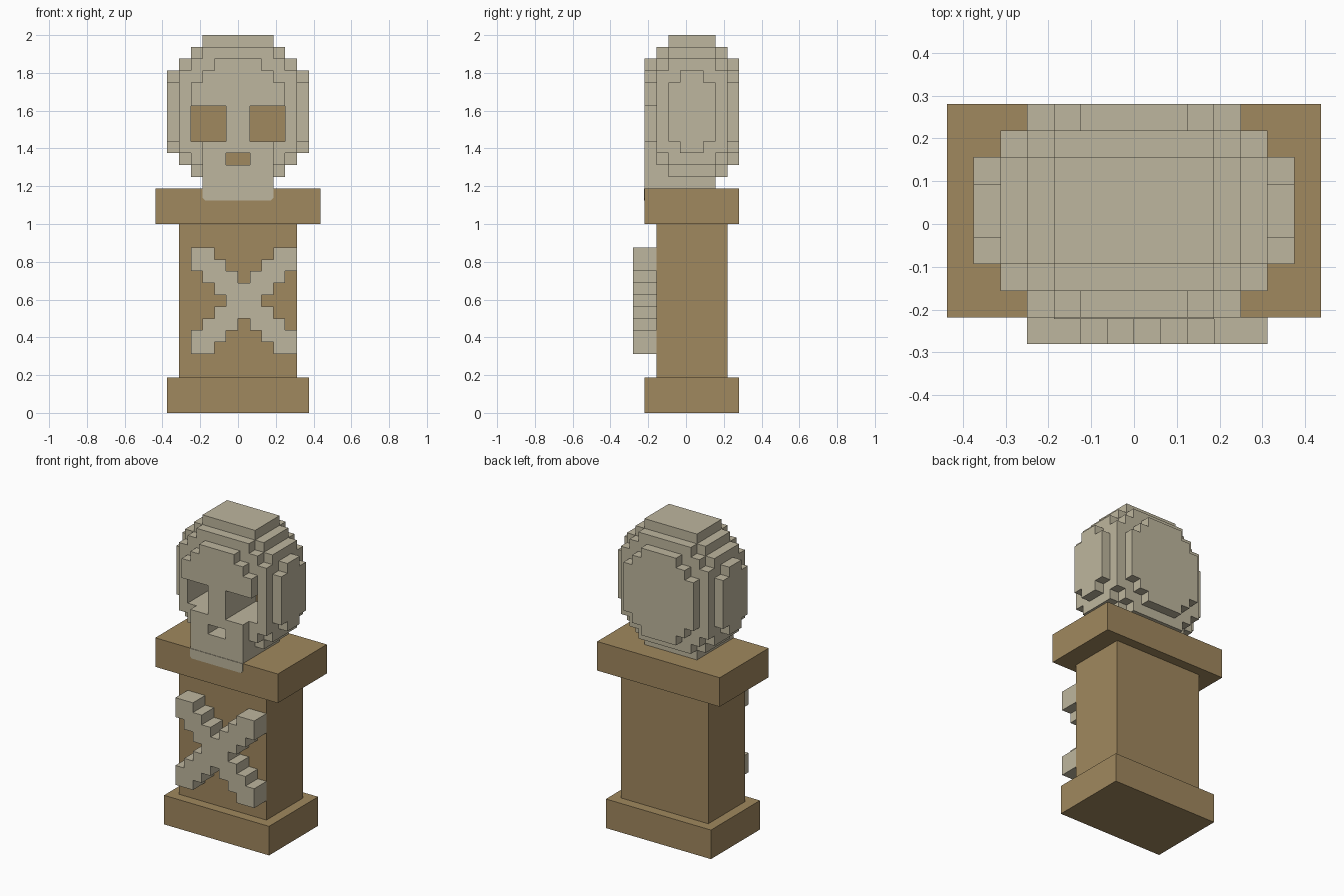
import bpy, bmesh, math
from mathutils import Vector

U = 1 / 16          # block size
Y0 = -4.5           # depth of block layer 0, in blocks

if "Cube" in bpy.data.objects:
    bpy.data.objects.remove(bpy.data.objects["Cube"], do_unlink=True)


def make_material(name, rgb):
    m = bpy.data.materials.new(name)
    m.use_nodes = True
    m.diffuse_color = (*rgb, 1)
    bsdf = next(n for n in m.node_tree.nodes if n.type == 'BSDF_PRINCIPLED')
    bsdf.inputs["Base Color"].default_value = (*rgb, 1)
    bsdf.inputs["Roughness"].default_value = 0.9
    return m


BONE = make_material("bone", (0.515, 0.468, 0.342))
WOOD = make_material("wood", (0.352, 0.246, 0.112))


def finish(name, bm, *mats):
    me = bpy.data.meshes.new(name)
    bm.to_mesh(me)
    bm.free()
    for m in mats:
        me.materials.append(m)
    ob = bpy.data.objects.new(name, me)
    bpy.context.collection.objects.link(ob)
    return ob


def box(name, half_x, y, z, mat):
    """Box in block units: half width, depth range, height range."""
    bm = bmesh.new()
    bmesh.ops.create_cube(bm, size=1)
    for v in bm.verts:
        v.co = Vector((v.co.x * 2 * half_x,
                       y[0] + (v.co.y + 0.5) * (y[1] - y[0]) + Y0,
                       z[0] + (v.co.z + 0.5) * (z[1] - z[0]))) * U
    return finish(name, bm, mat)


def blocks(name, cells, mats, paint=None):
    """Outer skin of a set of unit blocks; paint(face) picks a material index."""
    bm = bmesh.new()
    for c in cells:
        for axis in range(3):
            for side in (0, 1):
                near = list(c)
                near[axis] += 2 * side - 1
                if tuple(near) in cells:
                    continue
                a, b = (axis + 1) % 3, (axis + 2) % 3
                ring = [(0, 0), (1, 0), (1, 1), (0, 1)]
                verts = []
                for s, t in (ring if side else reversed(ring)):
                    p = list(c)
                    p[axis] += side
                    p[a] += s
                    p[b] += t
                    verts.append(bm.verts.new(Vector((p[0], p[1] + Y0, p[2])) * U))
                bm.faces.new(verts)
    bmesh.ops.remove_doubles(bm, verts=bm.verts, dist=U / 100)
    bm.normal_update()
    if paint:
        for f in bm.faces:
            f.material_index = paint(f)
    bmesh.ops.dissolve_limit(bm, angle_limit=math.radians(1), verts=bm.verts,
                             edges=bm.edges, delimit={'MATERIAL'})
    return finish(name, bm, *mats)


# Pedestal
box("pedestal_base", 6, (1, 9), (0, 3), WOOD)
box("pedestal_column", 5, (2, 8), (3, 16), WOOD)
box("pedestal_cap", 7, (1, 9), (16, 19), WOOD)

# Skull: half width per row (bottom to top) for each layer, front to back
SKULL_Z = 19
layers = ["3333444443200", "3345555555430", "3455666665543", "3456666666543",
          "3456666666543", "3455666665543", "0345555555430", "0023444443200"]
skull = {(x, 1 + j, SKULL_Z + k)
         for j, rows in enumerate(layers)
         for k, w in enumerate(rows)
         for x in range(-int(w), int(w))}

# Eye sockets and nose hole
SOCKET_BACK = 6
for y in range(1, SOCKET_BACK):
    for z in range(23, 26):
        for x in range(1, 4):
            skull -= {(x, y, z), (-x - 1, y, z)}
    skull -= {(-1, y, 21), (0, y, 21)}


def socket_paint(f):
    at_back = abs(f.calc_center_median().y - (SOCKET_BACK + Y0) * U) < 0.01
    return 1 if at_back and f.normal.y < -0.5 else 0


blocks("skull", skull, (BONE, WOOD), socket_paint)

# Chin plate over the front of the cap, with clipped lower corners
bm = bmesh.new()
outline = [(-2.8, 18), (2.8, 18), (3, 18.2), (3, 19), (-3, 19), (-3, 18.2)]
y_front = (1 + Y0) * U - 0.003
face = bm.faces.new([bm.verts.new((x * U, y_front, z * U)) for x, z in outline])
ext = bmesh.ops.extrude_face_region(bm, geom=[face])
for v in ext["geom"]:
    if isinstance(v, bmesh.types.BMVert):
        v.co.y += 0.006
bmesh.ops.recalc_face_normals(bm, faces=bm.faces)
finish("chin_plate", bm, BONE)

# Crossed bones: height span of the upper arm by distance from the centre column
spans = [(8, 11), (7, 12), (10, 13), (11, 14), (12, 14)]
bones = set()
for d, (lo, hi) in enumerate(spans):
    for x in (d, -d):
        for z in range(lo, hi):
            for y in (0, 1):
                bones |= {(x, y, z), (x, y, 18 - z)}
blocks("crossed_bones", bones, (BONE,))
